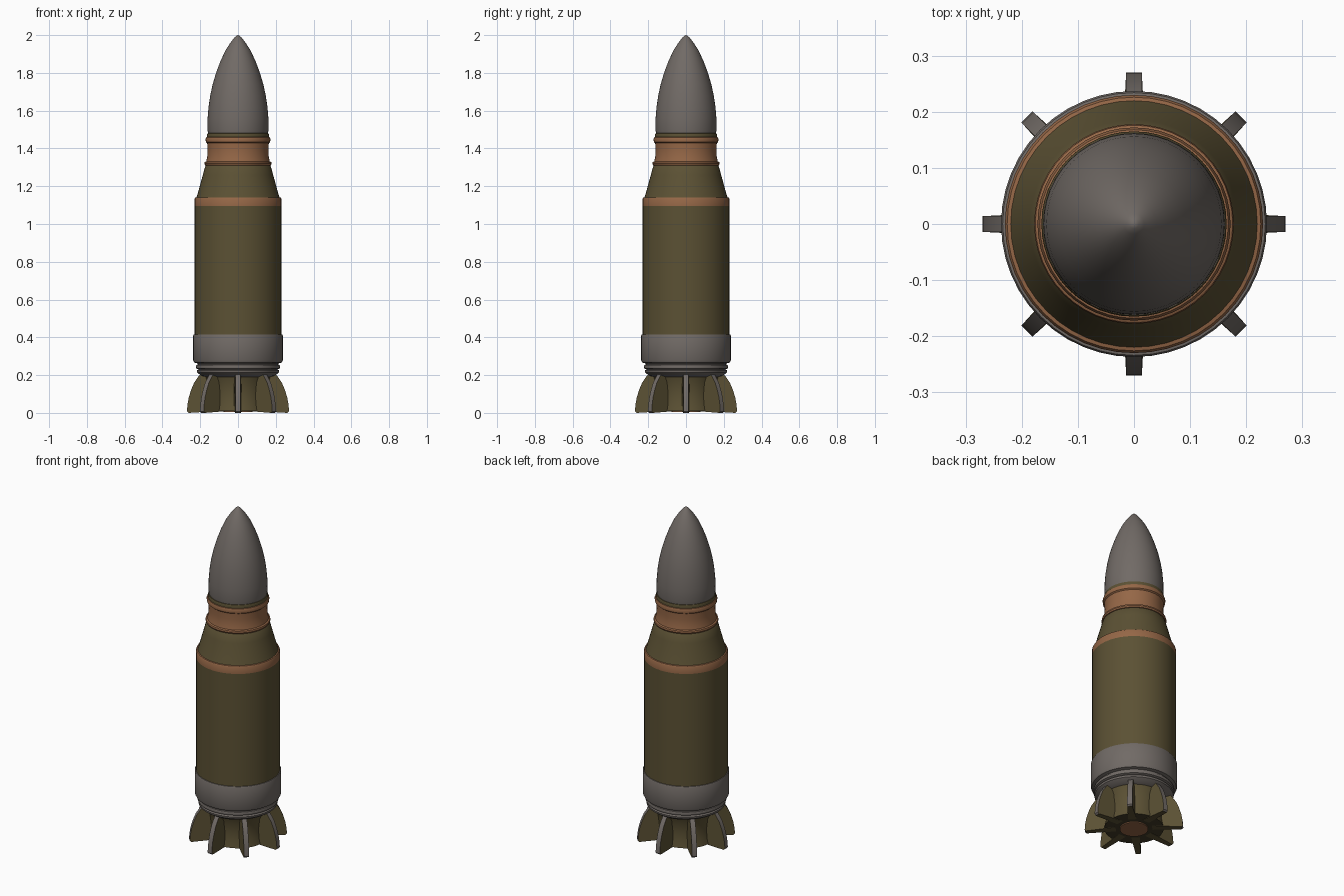
import bpy, bmesh, math
from mathutils import Matrix

if "Cube" in bpy.data.objects:
    bpy.data.objects.remove(bpy.data.objects["Cube"])


def material(name, rgb):
    m = bpy.data.materials.new(name)
    m.diffuse_color = (*rgb, 1)
    m.use_nodes = True
    m.node_tree.nodes["Principled BSDF"].inputs["Base Color"].default_value = m.diffuse_color
    return m


OLIVE = material("olive paint", (0.105, 0.082, 0.034))
GREY = material("grey steel", (0.165, 0.145, 0.132))
COPPER = material("copper", (0.30, 0.135, 0.062))
DARK = material("dark olive", (0.055, 0.045, 0.022))


def finish(name, bm, mats, angle=35):
    bmesh.ops.recalc_face_normals(bm, faces=bm.faces)
    me = bpy.data.meshes.new(name)
    bm.to_mesh(me)
    bm.free()
    for m in mats:
        me.materials.append(m)
    ob = bpy.data.objects.new(name, me)
    bpy.context.collection.objects.link(ob)
    bpy.ops.object.select_all(action='DESELECT')
    ob.select_set(True)
    bpy.context.view_layer.objects.active = ob
    bpy.ops.object.shade_smooth_by_angle(angle=math.radians(angle))
    return ob


def lathe(name, profile, mat, sides=48):
    """Turn (radius, height) points around the z axis."""
    bm = bmesh.new()
    vs = [bm.verts.new((r, 0, z)) for r, z in profile]
    es = [bm.edges.new(p) for p in zip(vs, vs[1:])]
    bmesh.ops.spin(bm, geom=vs + es, cent=(0, 0, 0), axis=(0, 0, 1),
                   angle=math.tau, steps=sides, use_merge=True)
    bmesh.ops.remove_doubles(bm, verts=bm.verts, dist=1e-5)
    return finish(name, bm, [mat])


# Pointed nose
lathe("nose", [(0.158, 1.475), (0.162, 1.50), (0.161, 1.56), (0.156, 1.62),
               (0.147, 1.68), (0.134, 1.74), (0.116, 1.80), (0.094, 1.86),
               (0.066, 1.92), (0.040, 1.96), (0.018, 1.988), (0.008, 1.997),
               (0, 2.0)], GREY)

# Neck: seat ring, then copper sleeve with a bead at each end
lathe("nose_seat", [(0.15, 1.482), (0.162, 1.48), (0.165, 1.47), (0.163, 1.455)], OLIVE)
lathe("neck_sleeve", [(0.155, 1.462), (0.168, 1.459), (0.172, 1.448), (0.170, 1.434),
                      (0.163, 1.428), (0.161, 1.39), (0.163, 1.355), (0.168, 1.332),
                      (0.176, 1.328), (0.178, 1.319), (0.174, 1.311), (0.165, 1.309)], COPPER)

# Shoulder, copper band and casing
lathe("shoulder", [(0.165, 1.315), (0.174, 1.305), (0.186, 1.26), (0.215, 1.155),
                   (0.222, 1.135)], OLIVE)
lathe("casing_band", [(0.218, 1.142), (0.226, 1.140), (0.230, 1.133), (0.230, 1.095)], COPPER)
lathe("casing", [(0.230, 1.095), (0.230, 0.41)], OLIVE)

# Steel base band and grooved collar
lathe("base_band", [(0.228, 0.416), (0.234, 0.415), (0.237, 0.409), (0.237, 0.278),
                    (0.232, 0.267), (0.214, 0.262), (0.214, 0.256)], GREY)
lathe("base_collar", [(0.205, 0.256), (0.220, 0.254), (0.223, 0.247), (0.221, 0.236),
                      (0.210, 0.231), (0.218, 0.224), (0.216, 0.213), (0.195, 0.198),
                      (0.170, 0.190)], GREY)

# Tail core with underside and primer disc
lathe("tail_core", [(0.175, 0.197), (0.160, 0.16), (0.153, 0.10), (0.155, 0.05),
                    (0.163, 0.01)], OLIVE)
lathe("tail_underside", [(0.163, 0.01), (0, 0.01)], DARK)
lathe("primer_disc", [(0.078, 0.01), (0.078, 0.004), (0, 0.004)], COPPER)

# Eight tail fins: olive sides, steel outer edges
outline = [(0.10, 0.01), (0.262, 0.0), (0.270, 0.008), (0.268, 0.04), (0.261, 0.08),
           (0.249, 0.12), (0.232, 0.16), (0.208, 0.195), (0.19, 0.215), (0.10, 0.215)]
bm = bmesh.new()
for i in range(8):
    spin = Matrix.Rotation(i * math.tau / 8, 4, 'Z')
    # Fins are slightly thicker at the root
    loops = [[bm.verts.new(spin @ Matrix.Translation((r, s * (0.014 + 0.10 * max(0, 0.19 - r)), z)).translation)
              for r, z in outline] for s in (-1, 1)]
    bm.faces.new(loops[0])
    bm.faces.new(loops[1][::-1])
    n = len(outline)
    for k in range(n):
        j = (k + 1) % n
        f = bm.faces.new((loops[0][k], loops[0][j], loops[1][j], loops[1][k]))
        f.material_index = 1 if 1 <= k <= 7 else 0
finish("tail_fins", bm, [OLIVE, GREY])
